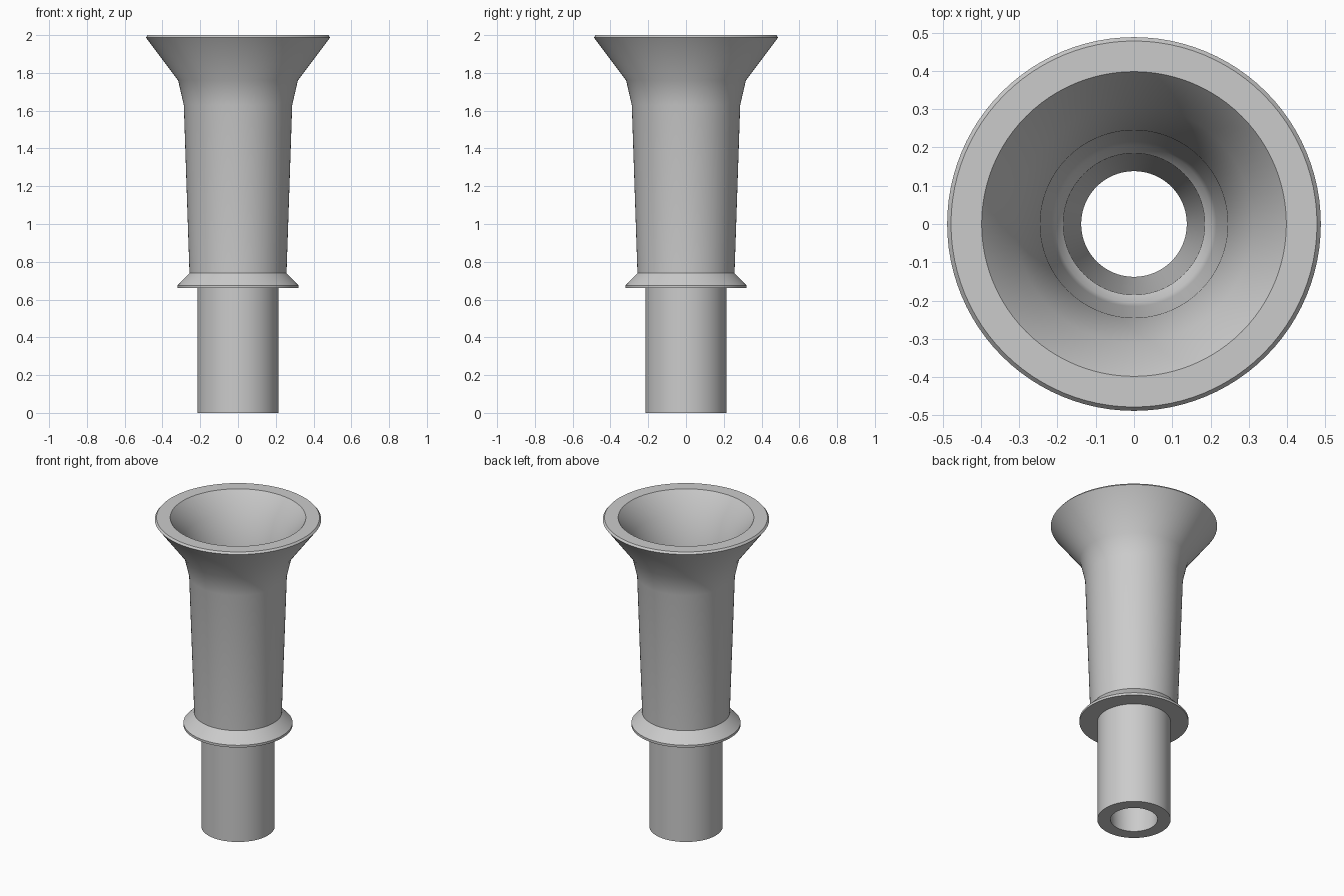
import bpy
import bmesh
import math

cube = bpy.data.objects.get("Cube")
if cube:
    bpy.data.objects.remove(cube, do_unlink=True)

SEGMENTS = 96

grey = bpy.data.materials.new("plain grey")
grey.use_nodes = True
colour = (0.6, 0.6, 0.6, 1.0)
grey.diffuse_color = colour
grey.node_tree.nodes["Principled BSDF"].inputs["Base Color"].default_value = colour


def lathe(name, profile, material):
    """Revolve a closed (radius, height) outline around the z axis."""
    bm = bmesh.new()
    verts = [bm.verts.new((r, 0, z)) for r, z in profile]
    edges = [bm.edges.new((a, b)) for a, b in zip(verts, verts[1:] + verts[:1])]
    bmesh.ops.spin(bm, geom=verts + edges, cent=(0, 0, 0), axis=(0, 0, 1),
                   angle=math.tau, steps=SEGMENTS)
    bmesh.ops.remove_doubles(bm, verts=bm.verts[:], dist=0.0005)
    bmesh.ops.recalc_face_normals(bm, faces=bm.faces[:])
    mesh = bpy.data.meshes.new(name)
    bm.to_mesh(mesh)
    bm.free()
    mesh.materials.append(material)
    obj = bpy.data.objects.new(name, mesh)
    bpy.context.collection.objects.link(obj)
    bpy.ops.object.select_all(action="DESELECT")
    obj.select_set(True)
    bpy.context.view_layer.objects.active = obj
    bpy.ops.object.shade_smooth_by_angle(angle=math.radians(27))
    return obj


# Outside, bottom to top: spigot, collar, tapered body, flared mouth, rim
outside = [
    (0.215, 0), (0.215, 0.66),
    (0.32, 0.66), (0.32, 0.675), (0.257, 0.74),
    (0.287, 1.63), (0.317, 1.76),
    (0.488, 1.988), (0.478, 2),
]

# Inside, top to bottom: mouth, bore, shoulder, spigot hole
inside = [
    (0.398, 2), (0.31, 1.88), (0.245, 1.65),
    (0.215, 0.8), (0.205, 0.765), (0.185, 0.74),
    (0.138, 0),
]

lathe("flared_tube", outside + inside, grey)
